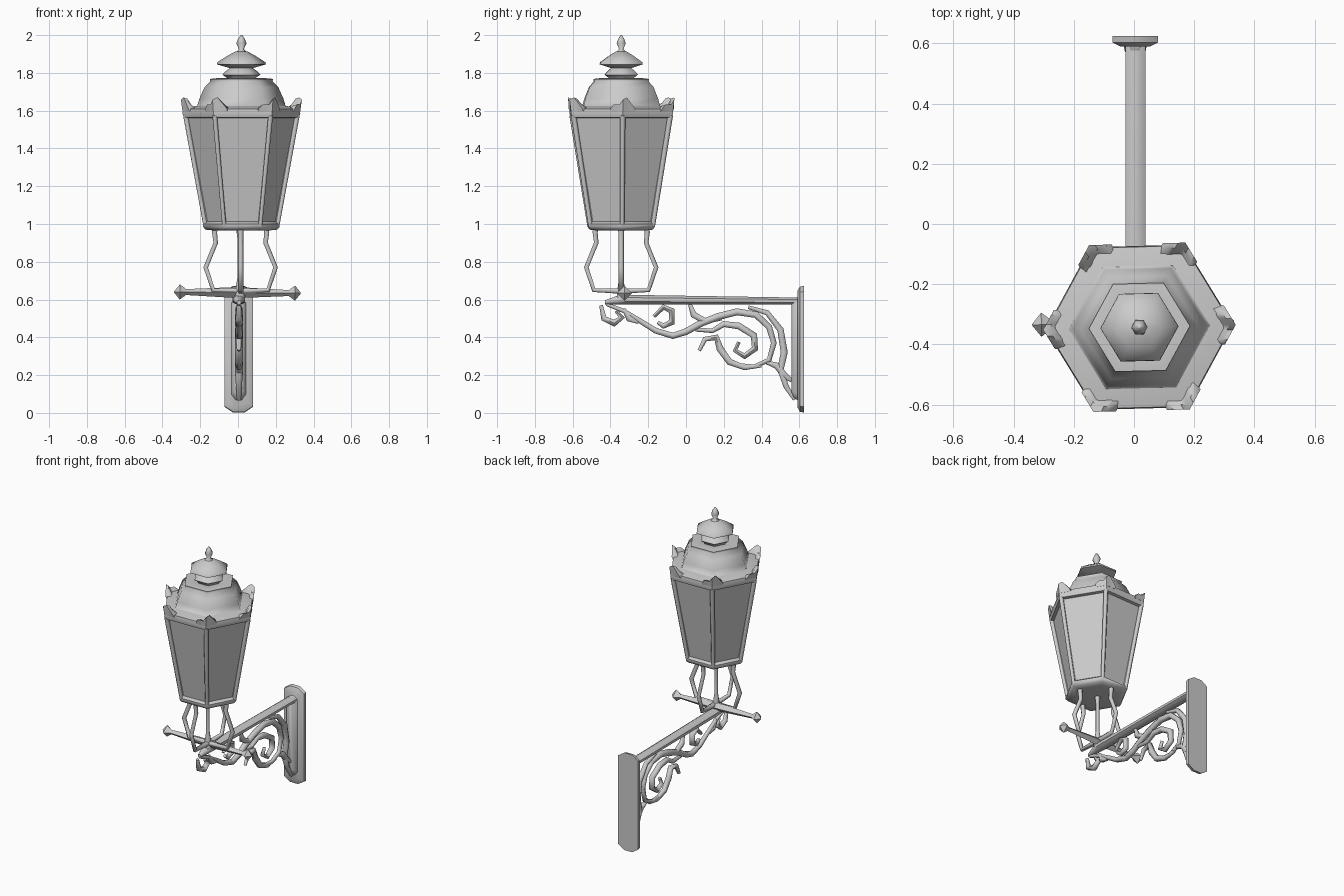
import bpy, bmesh
from math import sin, cos, pi, radians
from mathutils import Vector

CX, CY = 0.018, -0.343      # lantern axis
TURN = radians(1.5)


def finish(ob, angle):
    bpy.ops.object.select_all(action='DESELECT')
    ob.select_set(True)
    bpy.context.view_layer.objects.active = ob
    if ob.type == 'CURVE':
        bpy.ops.object.convert(target='MESH')
        ob = bpy.context.object
    bpy.ops.object.shade_smooth_by_angle(angle=radians(angle))
    return ob


def loft(name, rings, angle=35, caps=True, inset=None):
    """Skin a list of equally sized closed rings."""
    bm = bmesh.new()
    vs = [[bm.verts.new(p) for p in r] for r in rings]
    n = len(rings[0])
    sides = [bm.faces.new((a[i], a[(i + 1) % n], b[(i + 1) % n], b[i]))
             for a, b in zip(vs, vs[1:]) for i in range(n)]
    if caps:
        bm.faces.new(vs[0][::-1])
        bm.faces.new(vs[-1])
    bmesh.ops.recalc_face_normals(bm, faces=bm.faces)
    if inset:
        bmesh.ops.inset_individual(bm, faces=sides, thickness=inset[0], depth=inset[1])
    me = bpy.data.meshes.new(name)
    bm.to_mesh(me)
    bm.free()
    ob = bpy.data.objects.new(name, me)
    bpy.context.collection.objects.link(ob)
    return finish(ob, angle)


def hexa(r, z):
    return [(CX + r * cos(TURN + k * pi / 3), CY + r * sin(TURN + k * pi / 3), z) for k in range(6)]


def lathe(name, profile, angle=65, **kw):
    return loft(name, [hexa(r, z) for r, z in profile], angle, **kw)


def tubes(name, paths, depth, res=1, angle=65):
    """Swept bars; each path is a list of (x, y, z[, radius factor])."""
    cu = bpy.data.curves.new(name, 'CURVE')
    cu.dimensions = '3D'
    cu.bevel_depth = depth
    cu.bevel_resolution = res
    cu.use_fill_caps = True
    for path in paths:
        sp = cu.splines.new('POLY')
        sp.points.add(len(path) - 1)
        for pt, p in zip(sp.points, path):
            pt.co = (*p[:3], 1)
            pt.radius = p[3] if len(p) > 3 else 1
    ob = bpy.data.objects.new(name, cu)
    bpy.context.collection.objects.link(ob)
    return finish(ob, angle)


# Lantern body: recessed panes, corner bars, rims
lathe("lantern_panes", [(0.19, 0.99), (0.298, 1.575)], 30, inset=(0.016, -0.01))
tubes("corner_bars", [[(*a[:3], 0.9), (*b[:3], 1.1)] for a, b in zip(hexa(0.19, 0.985), hexa(0.296, 1.575))], 0.013)
lathe("lower_rim", [(0.14, 0.965), (0.19, 0.97), (0.203, 0.985), (0.203, 1.0), (0.185, 1.012)], 50)
lathe("upper_rim", [(0.28, 1.56), (0.305, 1.565), (0.312, 1.585), (0.308, 1.61), (0.24, 1.625)], 50)

# Roof, vent cap and finial
lathe("roof_dome", [(0.29, 1.605), (0.237, 1.615), (0.222, 1.665), (0.195, 1.725), (0.165, 1.755),
                    (0.168, 1.768), (0.13, 1.772), (0.09, 1.765)])
lathe("vent_neck", [(0.07, 1.75), (0.078, 1.775), (0.1, 1.79), (0.088, 1.805), (0.062, 1.825), (0.07, 1.845)])
lathe("vent_cap", [(0.06, 1.825), (0.13, 1.845), (0.128, 1.856), (0.075, 1.89), (0.035, 1.912)])
lathe("finial", [(0.035, 1.905), (0.013, 1.925), (0.027, 1.957), (0.018, 1.98), (0.004, 2.0)])

# Leaf crest wrapped round each roof corner
stations = [(-0.075, 1.612), (-0.055, 1.632), (-0.02, 1.632), (0.0, 1.658),
            (0.025, 1.67), (0.045, 1.648), (0.075, 1.612)]
for k in range(6):
    a = TURN + k * pi / 3
    out, tan = Vector((cos(a), sin(a), 0)), Vector((-sin(a), cos(a), 0))
    rings = []
    for d, top in stations:
        r, t = 0.312 - abs(d) * 0.5, d * 0.866
        rings.append([Vector((CX, CY, 0)) + out * (r + o) + tan * t + Vector((0, 0, z))
                      for o, z in ((0, 1.595), (0.008, top), (-0.012, top - 0.006), (-0.045, 1.6))])
    loft("corner_crest", rings, 50)

# Cradle: four bent legs and the centre rod
leg = [(0.135, 0.985, 1.2), (0.138, 0.955, 1.1), (0.132, 0.9, 1), (0.185, 0.77, 1),
       (0.145, 0.65, 1), (0.0, 0.645, 1.2)]
tubes("cradle_legs", [[(CX - 0.004 + r * cos(k * pi / 2), CY + r * sin(k * pi / 2), z, f) for r, z, f in leg]
                      for k in range(4)], 0.014)
tubes("centre_rod", [[(0.01, CY, 0.98, 1.5), (0.01, CY, 0.92, 0.9), (0.01, CY, 0.72, 0.9),
                      (0.01, CY, 0.66, 1.6), (0.01, CY, 0.6, 2)]], 0.014)

# Ladder rest crossbar with pointed knobs
half = [(0.335, 0.15), (0.305, 1.9), (0.272, 0.75), (0.25, 0.8), (0.06, 1.25)]
bar = [(-x, f) for x, f in half] + [(x, f) for x, f in half[::-1]]
tubes("crossbar", [[(x - 0.003, -0.33 + x * 0.015, 0.637 - x * 0.01, f) for x, f in bar]], 0.021, 0, 50)

# Bracket arm: flattened octagonal bar
loft("bracket_arm", [[(0.005 + w * cos(k * pi / 4 + pi / 8), y, z + h * sin(k * pi / 4 + pi / 8)) for k in range(8)]
                     for y, z, w, h in ((-0.43, 0.585, 0.012, 0.012), (-0.36, 0.598, 0.03, 0.025),
                                        (-0.3, 0.6, 0.036, 0.027), (0.6, 0.592, 0.036, 0.02))], 50)

# Wall plate with pointed ends and a raised spine


def plate(y, w, lo, hi, tip):
    c = 0.004
    return [(c - w, y, lo + tip), (c - w * 0.4, y, lo), (c + w * 0.4, y, lo), (c + w, y, lo + tip),
            (c + w, y, hi - tip), (c + w * 0.4, y, hi), (c - w * 0.4, y, hi), (c - w, y, hi - tip)]


loft("wall_plate", [plate(0.625, 0.076, 0.002, 0.673, 0.03), plate(0.603, 0.076, 0.006, 0.668, 0.03),
                    plate(0.59, 0.05, 0.03, 0.645, 0.025)], 40)
loft("plate_spine", [plate(0.6, 0.04, 0.06, 0.615, 0.03), plate(0.572, 0.034, 0.08, 0.61, 0.03),
                     plate(0.558, 0.015, 0.1, 0.6, 0.02)], 50)

# Scrollwork under the arm, drawn in the side plane (y, z)
scrolls = {
    "main_stem": [(-0.42, 0.575), (-0.33, 0.54), (-0.24, 0.485), (-0.16, 0.435), (-0.07, 0.408), (0.0, 0.43),
                  (0.08, 0.475), (0.17, 0.51), (0.27, 0.535), (0.37, 0.52), (0.44, 0.455), (0.465, 0.37),
                  (0.44, 0.28), (0.36, 0.245), (0.26, 0.255)],
    "inner_spiral": [(0.05, 0.44), (0.14, 0.435), (0.2, 0.47), (0.28, 0.46), (0.36, 0.41), (0.365, 0.34),
                     (0.31, 0.3), (0.26, 0.33), (0.28, 0.375)],
    "lower_loop": [(0.07, 0.33), (0.1, 0.39), (0.16, 0.4), (0.18, 0.34), (0.23, 0.27), (0.31, 0.24), (0.4, 0.25)],
    "back_tendril": [(0.33, 0.56), (0.43, 0.53), (0.5, 0.44), (0.52, 0.32), (0.5, 0.23), (0.53, 0.14), (0.575, 0.07)],
    "front_leaf": [(-0.45, 0.57), (-0.435, 0.5), (-0.38, 0.475), (-0.34, 0.505), (-0.37, 0.54)],
    "front_sprig": [(-0.33, 0.55), (-0.3, 0.5), (-0.25, 0.48)],
    "middle_curl": [(-0.17, 0.51), (-0.12, 0.56), (-0.075, 0.54), (-0.075, 0.48), (-0.12, 0.46), (-0.15, 0.48)],
    "arm_tie": [(0.02, 0.575), (0.04, 0.52), (0.1, 0.485), (0.19, 0.5)],
    "back_foot": [(0.42, 0.27), (0.48, 0.25), (0.52, 0.2), (0.56, 0.17)],
}
for name, pts in scrolls.items():
    n = len(pts) - 1
    tubes(name, [[(0.005, y, z, 0.6 + 0.6 * sin(pi * i / n)) for i, (y, z) in enumerate(pts)]], 0.018)
